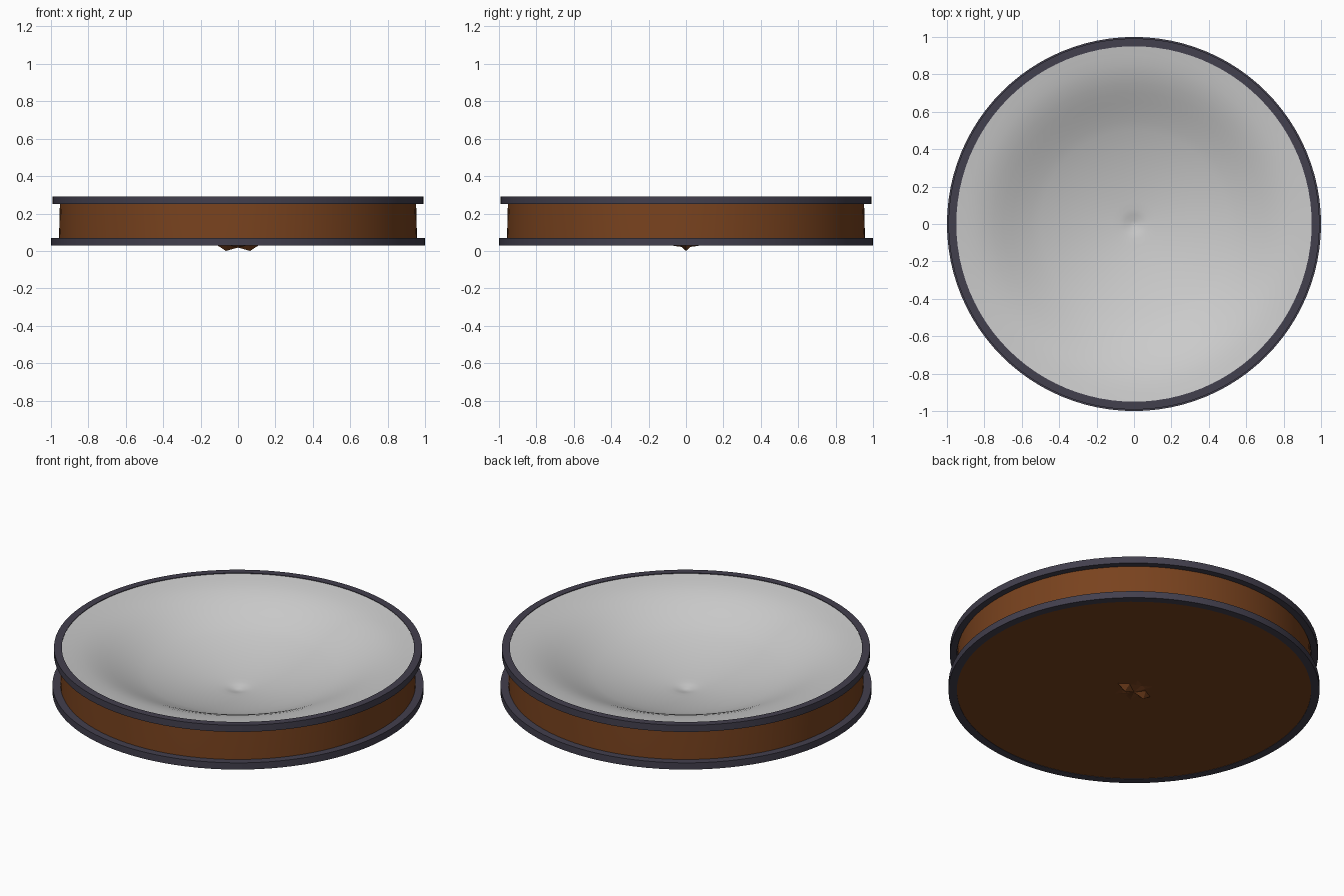
import bpy, bmesh, math

if "Cube" in bpy.data.objects:
    bpy.data.objects.remove(bpy.data.objects["Cube"])

SEG = 96

def material(name, col):
    m = bpy.data.materials.new(name)
    m.diffuse_color = (*col, 1)
    m.use_nodes = True
    m.node_tree.nodes["Principled BSDF"].inputs["Base Color"].default_value = m.diffuse_color
    return m

BROWN = material("brown_wood", (0.19, 0.055, 0.013))
DARK = material("dark_metal", (0.055, 0.05, 0.075))

def finish(name, bm, mat=None, smooth=True):
    me = bpy.data.meshes.new(name)
    bm.to_mesh(me)
    bm.free()
    ob = bpy.data.objects.new(name, me)
    bpy.context.collection.objects.link(ob)
    if mat:
        me.materials.append(mat)
    if smooth:
        bpy.ops.object.select_all(action='DESELECT')
        ob.select_set(True)
        bpy.context.view_layer.objects.active = ob
        bpy.ops.object.shade_smooth_by_angle(angle=math.radians(35))
    return ob

def lathe(name, profile, mat=None, closed=False):
    """Revolve (radius, z) points, ordered so normals face right of travel."""
    bm = bmesh.new()
    rings = []
    for r, z in profile:
        if r == 0:
            rings.append([bm.verts.new((0, 0, z))] * SEG)
        else:
            rings.append([bm.verts.new((r * math.cos(2 * math.pi * i / SEG),
                                        r * math.sin(2 * math.pi * i / SEG), z)) for i in range(SEG)])
    if closed:
        rings.append(rings[0])
    for a, b in zip(rings, rings[1:]):
        for i in range(SEG):
            j = (i + 1) % SEG
            bm.faces.new(list(dict.fromkeys((a[i], a[j], b[j], b[i]))))
    return finish(name, bm, mat)

# Round brown shell: flat base and slightly tapering wall
lathe("body_shell", [(0, 0.032), (0.5, 0.032), (0.957, 0.032), (0.957, 0.07), (0.952, 0.27)], BROWN)

# Dark hoops at top and bottom
def hoop(name, r_out, z0, z1):
    lathe(name, [(0.955, z0), (r_out, z0), (r_out, z1), (0.95, z1)], DARK, True)

hoop("top_hoop", 0.992, 0.25, 0.29)
hoop("bottom_hoop", 1.0, 0.03, 0.07)

# Grey sunken dish with a small dimple in the middle
lathe("dish", [(0.955, 0.287), (0.9, 0.279), (0.85, 0.270), (0.8, 0.257), (0.75, 0.239),
               (0.7, 0.218), (0.65, 0.195), (0.6, 0.173), (0.55, 0.152), (0.5, 0.134),
               (0.4, 0.105), (0.3, 0.082), (0.2, 0.064), (0.12, 0.054), (0.08, 0.050),
               (0.05, 0.045), (0.02, 0.036), (0, 0.034)])

# Small jagged boss under the base
bm = bmesh.new()
centre = bm.verts.new((0, 0, 0.018))
N = 12
mid, outer = [], []
for i in range(N):
    a = 2 * math.pi * i / N
    c, s = math.cos(a), math.sin(a)
    low = 0.0 if i in (0, N // 2) else (0.026 if i % 2 == 0 else 0.034)
    mid.append(bm.verts.new((0.065 * c, 0.065 * s, low)))
    r = 0.115 if i % 2 == 0 else 0.075
    outer.append(bm.verts.new((r * c, r * s, 0.033)))
for i in range(N):
    j = (i + 1) % N
    bm.faces.new((centre, mid[j], mid[i]))
    bm.faces.new((mid[i], mid[j], outer[j], outer[i]))
bmesh.ops.recalc_face_normals(bm, faces=bm.faces)
if sum(f.normal.z for f in bm.faces) > 0:
    bmesh.ops.reverse_faces(bm, faces=bm.faces)
finish("base_boss", bm, BROWN, smooth=False)
